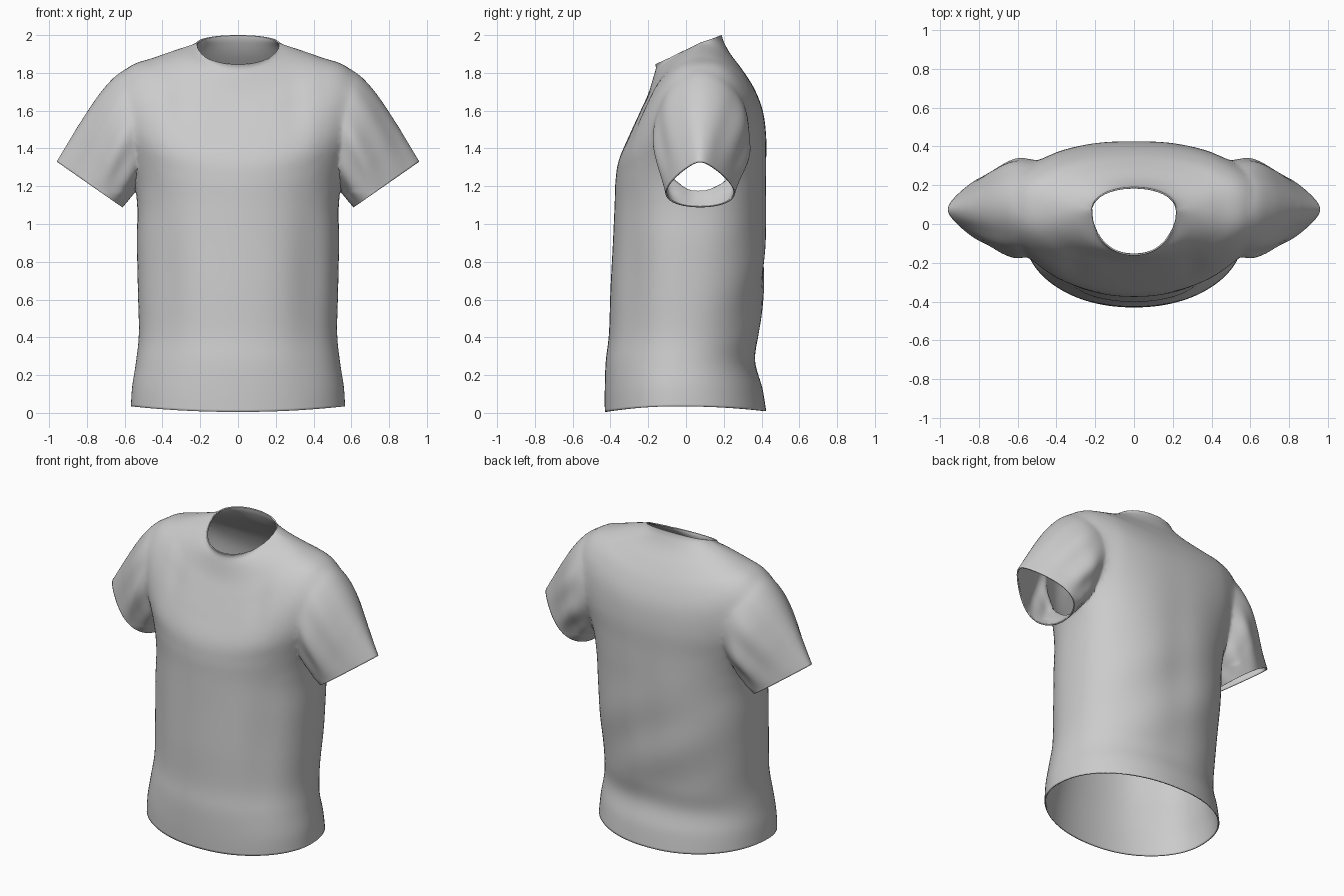
import bpy, bmesh, math

old = bpy.data.objects.get("Cube")
if old:
    bpy.data.objects.remove(old, do_unlink=True)

cotton = bpy.data.materials.new("grey_cotton")
cotton.use_nodes = True
GREY = (0.6, 0.6, 0.6, 1)
cotton.diffuse_color = GREY
cotton.node_tree.nodes["Principled BSDF"].inputs["Base Color"].default_value = GREY

SEG = 96


def spline(keys, steps):
    """Smoothly interpolate rows of ring measurements."""
    rows = []
    for i in range(len(keys) - 1):
        a, b, c, d = (keys[max(0, min(len(keys) - 1, i + k))] for k in (-1, 0, 1, 2))
        for s in range(steps):
            t = s / steps
            rows.append([0.5 * (2*q + (r - p)*t + (2*p - 5*q + 4*r - e)*t*t
                                + (3*q - p - 3*r + e)*t**3)
                         for p, q, r, e in zip(a, b, c, d)])
    rows.append(list(keys[-1]))
    return rows


def bump(v, centre, width):
    return math.exp(-((v - centre) / width) ** 2)


def power(v, p):
    return math.copysign(abs(v) ** p, v)


def loft(name, rings):
    """Skin rings of points into a closed tube with one n-gon per end."""
    bm = bmesh.new()
    loops = [[bm.verts.new(p) for p in ring] for ring in rings]
    for lo, hi in zip(loops, loops[1:]):
        for j in range(SEG):
            k = (j + 1) % SEG
            bm.faces.new((lo[j], lo[k], hi[k], hi[j]))
    bm.faces.new(loops[0])
    bm.faces.new(loops[-1])
    bmesh.ops.recalc_face_normals(bm, faces=bm.faces)
    mesh = bpy.data.meshes.new(name)
    bm.to_mesh(mesh)
    bm.free()
    mesh.materials.append(cotton)
    obj = bpy.data.objects.new(name, mesh)
    bpy.context.collection.objects.link(obj)
    return obj


def body_ring(row):
    w, yf, yb, yc, zf, zs, zb, arch = row
    # The chest and upper back are flatter than the hem
    rise = min(1, max(0, zs - 0.3)) * min(1, max(0, (w - 0.2) * 3))
    back, front = 0.92 - 0.15 * rise, 0.98 - 0.13 * rise
    ring = []
    for j in range(SEG):
        a = 2 * math.pi * j / SEG
        c, s = math.cos(a), math.sin(a)
        x = w * power(c, 0.95)
        y = yc + (yb - yc if s > 0 else yc - yf) * power(s, back if s > 0 else front)
        z = zs + ((zb if s > 0 else zf) - zs) * abs(s) ** arch
        # Soft drape folds down the front sides and across the back
        if s < 0:
            y += 0.02 * bump(abs(x), 0.38, 0.09) * bump(z, 0.7, 0.4)
            y += 0.01 * bump(abs(x), 0.3, 0.06) * bump(z, 1.62, 0.15)
        else:
            y -= 0.012 * bump(x, 0, 0.12) * bump(z, 0.9, 0.5)
            y += 0.006 * math.sin(9 * x + 14 * z) * bump(z, 0.65, 0.35) * s
        ring.append((x, y, z))
    return ring


def sleeve_ring(row, side):
    xt, zt, xb, zb, half, yc, taper, fold = row
    ring = []
    for j in range(SEG):
        a = 2 * math.pi * j / SEG
        c, s = math.cos(a), math.sin(a)
        # Gathers fan out from the armpit
        r = 1 + fold * math.sin(9 * a + 5 * xt) * (0.5 - 0.5 * c) ** 0.5 * abs(s)
        u = 0.5 + 0.5 * c * r
        ring.append((side * (xb + (xt - xb) * u),
                     yc + half * s * r * (1 - taper * c), zb + (zt - zb) * u))
    return ring


# Torso: half width, front y, back y, side y, front z, side z, back z, arch
BODY = [
    (0.567, -0.43, 0.425, -0.05, 0.005, 0.035, 0.01, 2),
    (0.56, -0.43, 0.405, -0.05, 0.13, 0.14, 0.13, 2),
    (0.54, -0.425, 0.37, -0.04, 0.27, 0.27, 0.27, 2),
    (0.525, -0.408, 0.39, -0.02, 0.42, 0.42, 0.42, 2),
    (0.53, -0.4, 0.417, 0, 0.65, 0.65, 0.65, 2),
    (0.535, -0.387, 0.43, 0.02, 0.9, 0.9, 0.9, 2),
    (0.535, -0.378, 0.433, 0.04, 1.1, 1.12, 1.12, 2),
    (0.57, -0.373, 0.43, 0.06, 1.23, 1.32, 1.3, 2),
    (0.635, -0.355, 0.428, 0.08, 1.34, 1.53, 1.46, 2),
    (0.645, -0.3, 0.408, 0.08, 1.47, 1.735, 1.6, 2),
    (0.575, -0.245, 0.363, 0.08, 1.59, 1.838, 1.715, 2),
    (0.45, -0.2, 0.302, 0.08, 1.69, 1.88, 1.812, 2),
    (0.32, -0.172, 0.236, 0.08, 1.78, 1.924, 1.9, 1.6),
    (0.24, -0.16, 0.2, 0.07, 1.822, 1.95, 1.965, 1.1),
    (0.218, -0.163, 0.19, 0.07, 1.845, 1.958, 2.0, 0.95),
]
# Sleeve: top x, top z, bottom x, bottom z, half depth, centre y, taper, folds
SLEEVE = [
    (0.44, 1.81, 0.4, 1.36, 0.23, 0.08, 0.1, 0),
    (0.6, 1.815, 0.48, 1.25, 0.25, 0.083, 0.12, 0.01),
    (0.71, 1.72, 0.525, 1.19, 0.252, 0.083, 0.15, 0.05),
    (0.81, 1.578, 0.56, 1.15, 0.225, 0.08, 0.24, 0.06),
    (0.89, 1.447, 0.588, 1.115, 0.194, 0.077, 0.36, 0.035),
    (0.96, 1.33, 0.612, 1.088, 0.168, 0.075, 0.48, 0),
]

shirt = loft("shirt", [body_ring(r) for r in spline(BODY, 6)])
bpy.context.view_layer.objects.active = shirt

# Join both sleeves onto the torso
for side in (-1, 1):
    sleeve = loft("sleeve", [sleeve_ring(r, side) for r in spline(SLEEVE, 8)])
    mod = shirt.modifiers.new("join", "BOOLEAN")
    mod.operation, mod.solver, mod.object = "UNION", "EXACT", sleeve
    bpy.ops.object.modifier_apply(modifier=mod.name)
    bpy.data.objects.remove(sleeve, do_unlink=True)

# Open the hem, neck and cuffs, then relax the armhole seams
bm = bmesh.new()
bm.from_mesh(shirt.data)
caps = [f for f in bm.faces if len(f.verts) > SEG // 2]
bmesh.ops.delete(bm, geom=caps, context="FACES")
bmesh.ops.remove_doubles(bm, verts=bm.verts, dist=0.002)
seam = [v for v in bm.verts
        if 0.42 < abs(v.co.x) < 0.85 and v.co.z > 1.17 and not v.is_boundary]
for _ in range(8):
    bmesh.ops.smooth_vert(bm, verts=seam, factor=0.5,
                          use_axis_x=True, use_axis_y=True, use_axis_z=True)
bm.to_mesh(shirt.data)
bm.free()

# Thin cloth thickness
cloth = shirt.modifiers.new("cloth", "SOLIDIFY")
cloth.thickness = 0.008
cloth.offset = -1

bpy.ops.object.select_all(action="DESELECT")
shirt.select_set(True)
bpy.ops.object.shade_smooth_by_angle(angle=math.radians(50))
